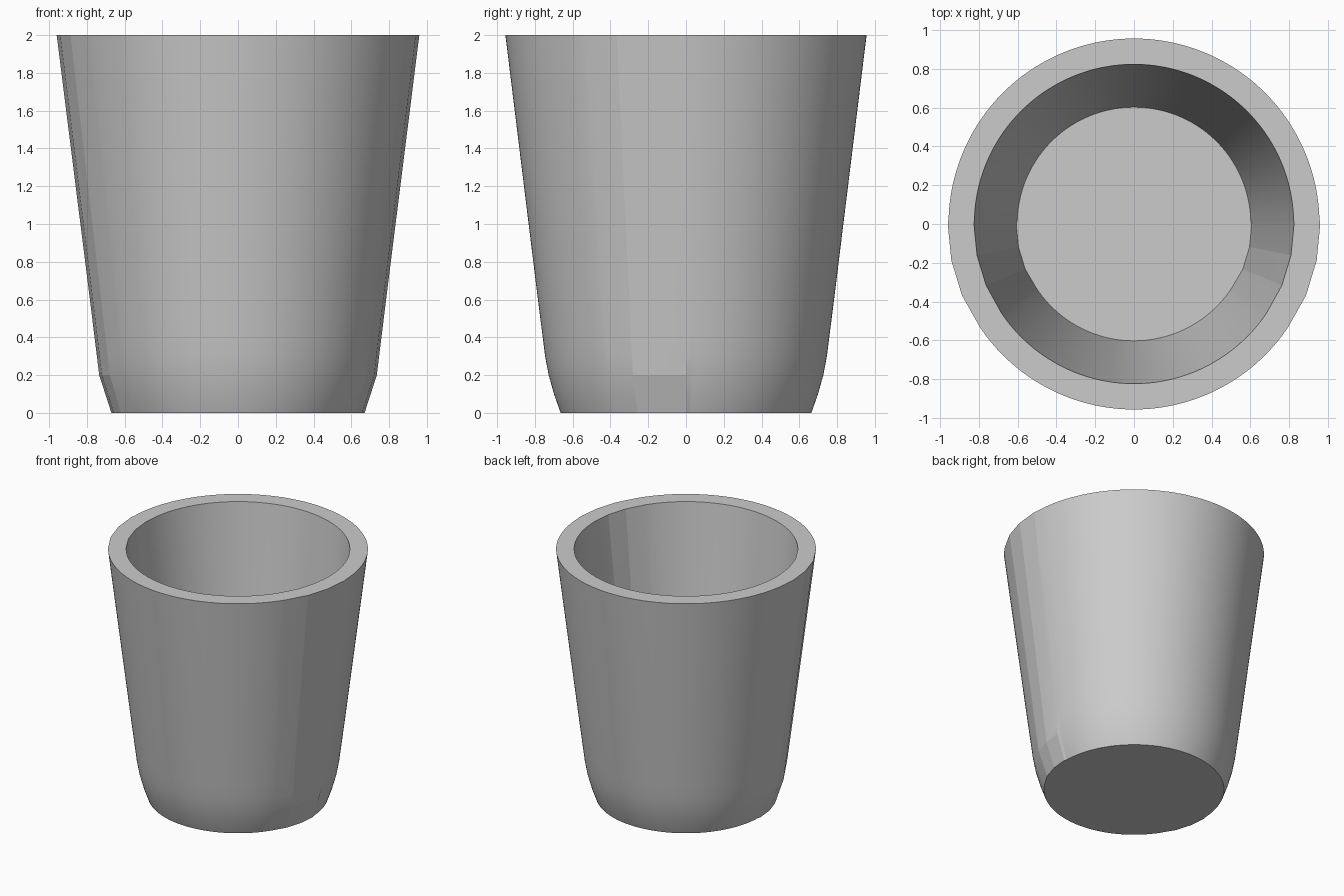
import bpy, bmesh, math

if "Cube" in bpy.data.objects:
    bpy.data.objects.remove(bpy.data.objects["Cube"])

# (radius, z) from outer base up, over the rim, down to the inner floor
smooth_profile = [(0.663, 0.0), (0.668, 0.012), (0.699, 0.1), (0.727, 0.2), (0.746, 0.3),
                  (0.761, 0.42), (0.784, 0.6), (0.956, 2.0),
                  (0.823, 2.0), (0.625, 0.32), (0.602, 0.14)]
facet_profile = [(0.67, 0.0), (0.674, 0.012), (0.7025, 0.1), (0.735, 0.2), (0.747, 0.3),
                 (0.762, 0.42), (0.784, 0.6), (0.96, 2.0),
                 (0.825, 2.0), (0.625, 0.32), (0.607, 0.14)]

# Columns: fine all round, with three wide facets at each side toward the front
STEP = 11.25
columns = [i * STEP / 6 for i in range(97)]                       # back half
columns += [180 + STEP, 180 + 2 * STEP]                           # left facets
columns += [180 + 3 * STEP + i * STEP / 6 for i in range(61)]     # front
columns += [360 - 2 * STEP, 360 - STEP]                           # right facets


def is_facet(a):
    return a == 0 or 180 <= a < 213 or a > 327


# Cup body
bm = bmesh.new()
grid = []
for a in columns:
    t = math.radians(a)
    prof = facet_profile if is_facet(a) else smooth_profile
    grid.append([bm.verts.new((r * math.cos(t), r * math.sin(t), z)) for r, z in prof])
n = len(grid)
for i in range(n):
    p, q = grid[i], grid[(i + 1) % n]
    for j in range(len(p) - 1):
        bm.faces.new((p[j], q[j], q[j + 1], p[j + 1]))

# Base and inner floor
bm.faces.new([c[0] for c in reversed(grid)])
bm.faces.new([c[-1] for c in grid])
bmesh.ops.recalc_face_normals(bm, faces=bm.faces[:])

mesh = bpy.data.meshes.new("cup")
bm.to_mesh(mesh)
bm.free()
cup = bpy.data.objects.new("cup", mesh)
bpy.context.collection.objects.link(cup)
bpy.context.view_layer.objects.active = cup
cup.select_set(True)
bpy.ops.object.shade_smooth_by_angle(angle=math.radians(9))
